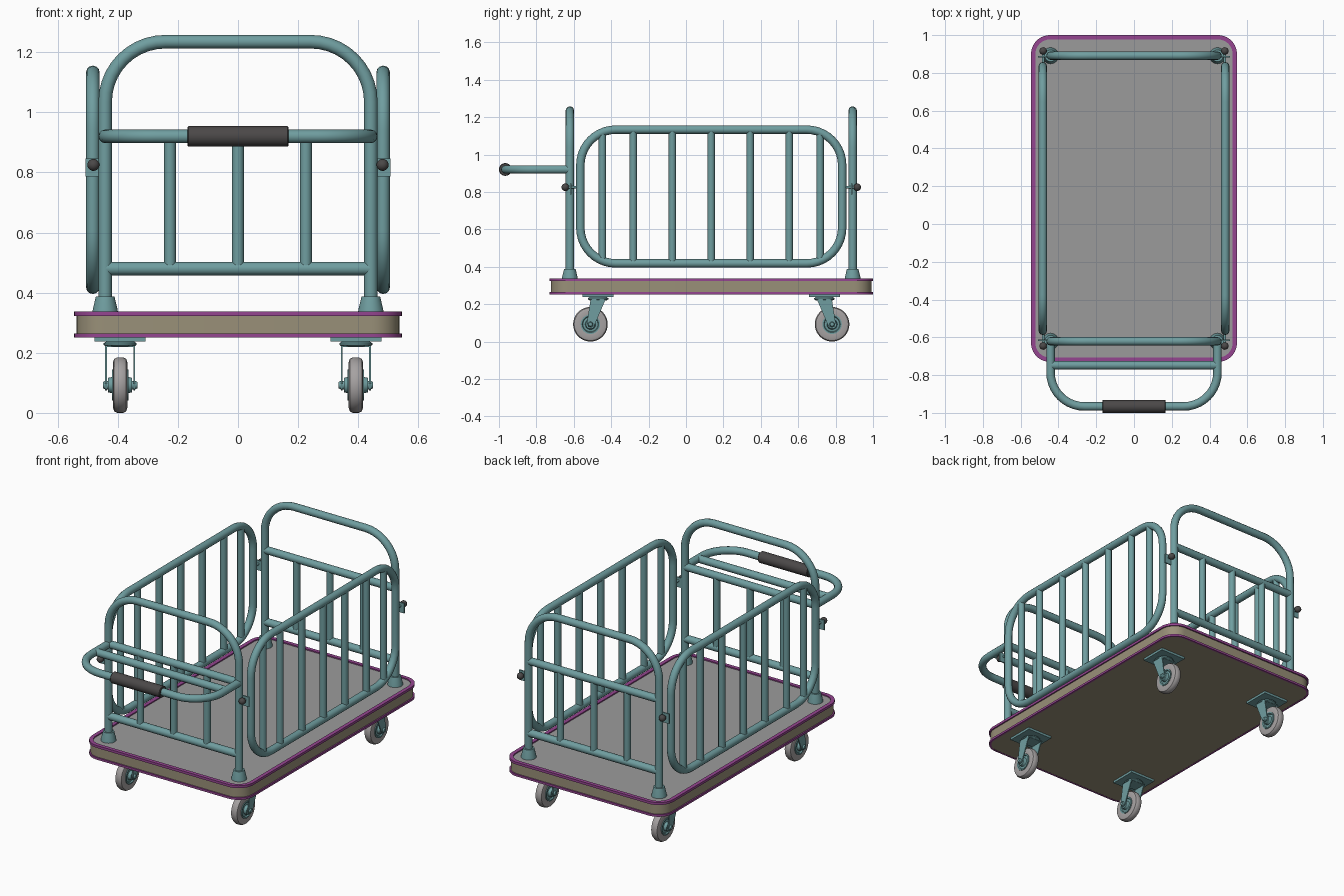
import bpy, bmesh, math
from mathutils import Vector, Matrix

if "Cube" in bpy.data.objects:
    bpy.data.objects.remove(bpy.data.objects["Cube"])

CY = 0.135  # middle of the platform along y


def material(name, rgb):
    m = bpy.data.materials.new(name)
    m.use_nodes = True
    m.diffuse_color = (*rgb, 1)
    m.node_tree.nodes["Principled BSDF"].inputs["Base Color"].default_value = (*rgb, 1)
    return m


TEAL = material("teal paint", (0.16, 0.34, 0.35))
TAN = material("tan board", (0.32, 0.28, 0.19))
PURPLE = material("purple edging", (0.30, 0.06, 0.28))
DECK = material("grey deck", (0.33, 0.33, 0.33))
TYRE = material("grey rubber", (0.38, 0.36, 0.36))
DARK = material("dark plastic", (0.07, 0.065, 0.065))


def add_mesh(name, mesh, mat, smooth=True):
    ob = bpy.data.objects.new(name, mesh)
    bpy.context.collection.objects.link(ob)
    mesh.materials.clear()
    mesh.materials.append(mat)
    if smooth:
        bpy.ops.object.select_all(action='DESELECT')
        ob.select_set(True)
        bpy.context.view_layer.objects.active = ob
        bpy.ops.object.shade_smooth_by_angle(angle=math.radians(40))
    return ob


def from_bmesh(name, bm, mat, smooth=True):
    bmesh.ops.recalc_face_normals(bm, faces=bm.faces)
    mesh = bpy.data.meshes.new(name)
    bm.to_mesh(mesh)
    bm.free()
    return add_mesh(name, mesh, mat, smooth)


def rounded(points, radius, closed=False, steps=10):
    """Polyline through the points with its corners rounded to arcs."""
    pts = [Vector(p) for p in points]
    out = []
    for i, p in enumerate(pts):
        if not closed and i in (0, len(pts) - 1):
            out.append(p)
            continue
        a = (pts[i - 1] - p).normalized() * radius
        b = (pts[(i + 1) % len(pts)] - p).normalized() * radius
        for k in range(steps + 1):
            t = math.pi / 2 * k / steps
            out.append(p + a * (1 - math.sin(t)) + b * (1 - math.cos(t)))
    return out


def tube(name, points, r, mat=TEAL, closed=False):
    cu = bpy.data.curves.new(name, 'CURVE')
    cu.dimensions = '3D'
    cu.bevel_depth = r
    cu.bevel_resolution = 4
    cu.use_fill_caps = True
    sp = cu.splines.new('POLY')
    sp.points.add(len(points) - 1)
    for q, p in zip(sp.points, points):
        q.co = (*p, 1)
    sp.use_cyclic_u = closed
    tmp = bpy.data.objects.new(name + "_path", cu)
    mesh = bpy.data.meshes.new_from_object(tmp)
    bpy.data.objects.remove(tmp)
    return add_mesh(name, mesh, mat)


def box(name, center, size, mat=TEAL):
    bm = bmesh.new()
    bmesh.ops.create_cube(bm, size=1, matrix=Matrix.Translation(center) @ Matrix.Diagonal((*size, 1)))
    return from_bmesh(name, bm, mat, False)


def lathe(name, profile, center, axis, mat, segments=32):
    """Spin (radius, offset) pairs around an axis through center."""
    bm = bmesh.new()
    vs = [bm.verts.new((r, 0, h)) for r, h in profile]
    edges = [bm.edges.new(e) for e in zip(vs, vs[1:])]
    bmesh.ops.spin(bm, geom=vs + edges, cent=(0, 0, 0), axis=(0, 0, 1),
                   angle=math.tau, steps=segments)
    bmesh.ops.remove_doubles(bm, verts=bm.verts, dist=1e-5)
    turn = Vector((0, 0, 1)).rotation_difference(Vector(axis)).to_matrix().to_4x4()
    bm.transform(Matrix.Translation(center) @ turn)
    return from_bmesh(name, bm, mat)


def outline(inset, z):
    x, y = 0.545 - inset, 0.865 - inset
    return rounded([(-x, CY - y, z), (x, CY - y, z), (x, CY + y, z), (-x, CY + y, z)],
                   0.1 - inset, True)


def slab(name, inset, z0, z1, mat):
    bm = bmesh.new()
    low, high = ([bm.verts.new(p) for p in outline(inset, z)] for z in (z0, z1))
    bm.faces.new(low)
    bm.faces.new(high)
    for i in range(len(low)):
        bm.faces.new((low[i - 1], low[i], high[i], high[i - 1]))
    return from_bmesh(name, bm, mat)


def rim(name, z0, z1, width):
    bm = bmesh.new()
    loops = [[bm.verts.new(p) for p in outline(i, z)]
             for i, z in ((0, z0), (0, z1), (width, z1), (width, z0))]
    for k in range(4):
        a, b = loops[k - 1], loops[k]
        for i in range(len(a)):
            bm.faces.new((a[i - 1], a[i], b[i], b[i - 1]))
    return from_bmesh(name, bm, PURPLE)


# Platform
slab("platform_board", 0.008, 0.252, 0.326, TAN)
slab("deck_surface", 0.02, 0.322, 0.331, DECK)
rim("top_edging", 0.323, 0.338, 0.023)
rim("bottom_edging", 0.251, 0.264, 0.012)

# End frames with posts, rails, bars, feet and side clamps
PX, R = 0.442, 0.0225
for end, s in (("front", -1), ("back", 1)):
    y = CY + s * 0.756
    tube(end + "_frame", rounded([(-PX, y, 0.33), (-PX, y, 1.235), (PX, y, 1.235), (PX, y, 0.33)], 0.2), R)
    for z, level in ((0.48, "lower"), (0.92, "upper")):
        tube(f"{end}_{level}_rail", [(-PX, y, z), (PX, y, z)], R)
    for i in (-1, 0, 1):
        tube(f"{end}_bar", [(i * 0.226, y, 0.48), (i * 0.226, y, 0.92)], 0.02)
    for side, m in (("right", -1), ("left", 1)):
        tag = f"{end}_{side}"
        lathe(tag + "_post_foot", [(0, 0.33), (0.043, 0.33), (0.041, 0.345), (0.031, 0.387), (0, 0.387)],
              (m * PX, y, 0), (0, 0, 1), TEAL)
        box(tag + "_clamp_plate", (m * 0.477, y - s * 0.005, 0.816), (0.062, 0.008, 0.06))
        x = m * 0.481
        tube(tag + "_clamp_bolt", [(x, y - s * 0.05, 0.825), (x, y + s * 0.025, 0.825)], 0.007)
        ball = [(0.02 * math.sin(math.pi * k / 10), 0.02 * math.cos(math.pi * k / 10)) for k in range(11)]
        lathe(tag + "_knob", ball, (x, y + s * 0.025, 0.825), (0, 1, 0), DARK, 20)

# Push handle
fy, hy, hz = CY - 0.756, -0.966, 0.92
tube("push_handle", rounded([(-PX, fy, hz), (-PX, hy, hz), (PX, hy, hz), (PX, fy, hz)], 0.18), R)
tube("handle_cross_bar", [(-PX, -0.748, hz), (PX, -0.748, hz)], R)
lathe("handle_grip", [(0, -0.168), (0.031, -0.168), (0.034, -0.165), (0.034, 0.165), (0.031, 0.168), (0, 0.168)],
      (0, hy, hz), (1, 0, 0), DARK)

# Side panels
for side, m in (("right", -1), ("left", 1)):
    x, y0, y1, z0, z1 = m * 0.483, CY - 0.7, CY + 0.7, 0.418, 1.133
    tube(side + "_panel_frame",
         rounded([(x, y0, z0), (x, y1, z0), (x, y1, z1), (x, y0, z1)], 0.19, True), R, closed=True)
    for dy in (-0.582, -0.417, -0.208, 0, 0.208, 0.417, 0.582):
        trim = 0.025 if abs(dy) > 0.5 else 0
        tube(side + "_panel_bar", [(x, CY + dy, z0 + trim), (x, CY + dy, z1 - trim)], 0.02)


def fork_arm(name, x, y, s):
    """Tapered plate leaning from the swivel out to the axle."""
    bm = bmesh.new()
    shape = [(-0.04, 0.225), (0.04, 0.225), (0.06, 0.1), (0.053, 0.078), (0.036, 0.074), (0.02, 0.085)]
    face = bm.faces.new([bm.verts.new((x - 0.003, y + s * a, z)) for a, z in shape])
    ext = bmesh.ops.extrude_face_region(bm, geom=[face])
    bmesh.ops.translate(bm, vec=(0.006, 0, 0), verts=[v for v in ext["geom"] if isinstance(v, bmesh.types.BMVert)])
    return from_bmesh(name, bm, TEAL, False)


# Casters
for end, s in (("front", -1), ("back", 1)):
    for side, m in (("right", -1), ("left", 1)):
        tag = f"{end}_{side}"
        x, y = m * 0.392, CY + s * 0.605
        hub = (x, y + s * 0.041, 0.0925)
        box(tag + "_caster_plate", (x, y, 0.245), (0.17, 0.165, 0.014))
        lathe(tag + "_swivel", [(0, 0.22), (0.045, 0.22), (0.055, 0.226), (0.055, 0.232), (0.042, 0.24), (0, 0.24)],
              (x, y, 0), (0, 0, 1), TEAL)
        box(tag + "_fork_bridge", (x, y, 0.222), (0.1, 0.08, 0.006))
        for k in (-1, 1):
            fork_arm(tag + "_fork_arm", x + k * 0.047, y, s)
        lathe(tag + "_tyre", [(0.05, -0.022), (0.075, -0.024), (0.087, -0.02), (0.0925, -0.01), (0.0925, 0.01),
                              (0.087, 0.02), (0.075, 0.024), (0.05, 0.022), (0.05, -0.022)], hub, (1, 0, 0), TYRE, 40)
        half = [(0.052, 0.02), (0.052, 0.027), (0.044, 0.027), (0.04, 0.02), (0.028, 0.022), (0.024, 0.04), (0, 0.04)]
        lathe(tag + "_hub", [(r, -h) for r, h in reversed(half)] + half, hub, (1, 0, 0), TEAL)
        lathe(tag + "_axle", [(0, -0.058), (0.01, -0.058), (0.014, -0.05), (0.014, 0.05), (0.01, 0.058), (0, 0.058)],
              hub, (1, 0, 0), TEAL, 16)
